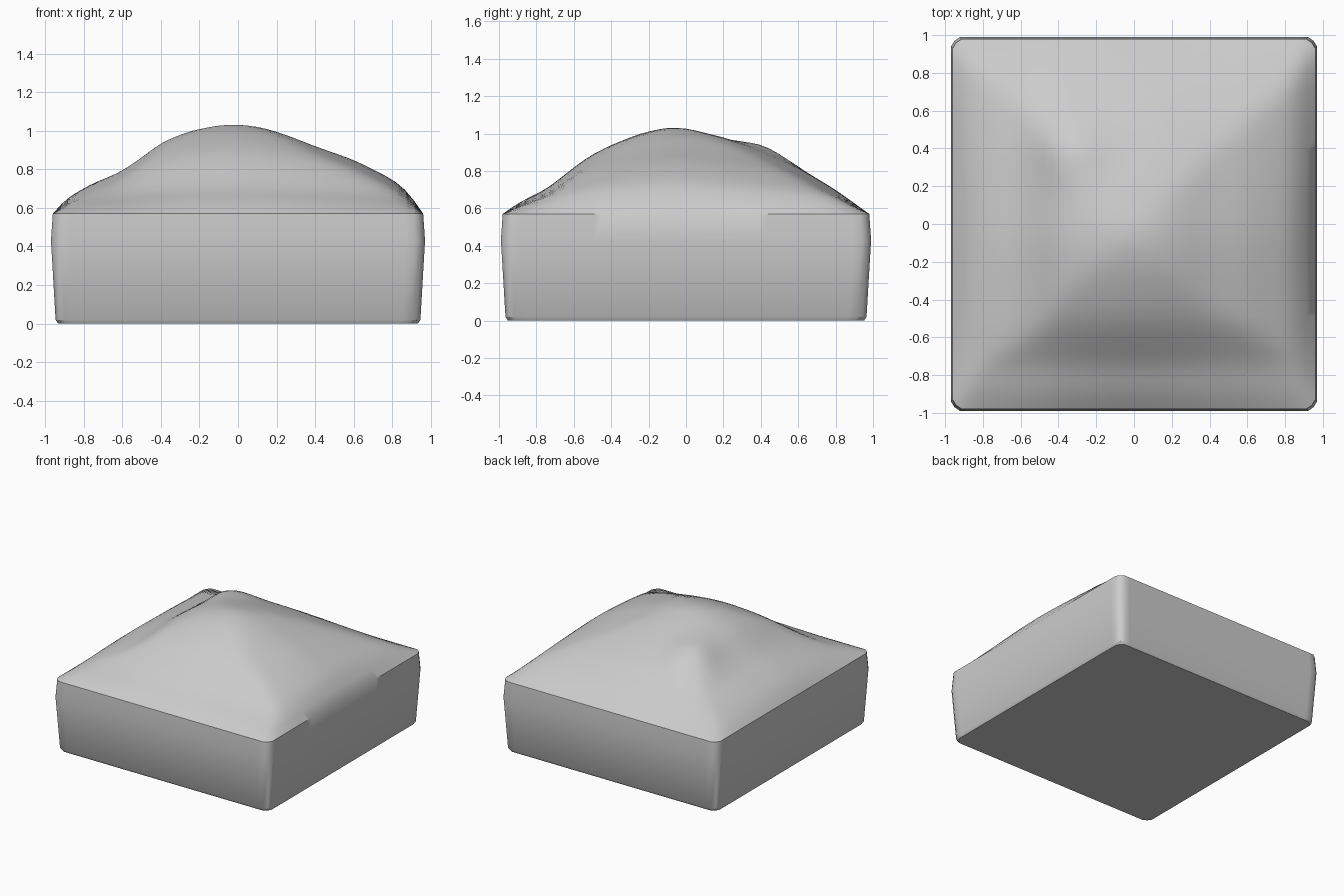
import bpy, bmesh, math

if "Cube" in bpy.data.objects:
    bpy.data.objects.remove(bpy.data.objects["Cube"])

RIM, RISE = 0.57, 0.465
# height profiles of the crown, read across x and along y
PROFILE_X = [(-0.96, 0.57), (-0.90, 0.645), (-0.75, 0.73), (-0.62, 0.78), (-0.5, 0.86),
             (-0.4, 0.94), (-0.25, 1.0), (-0.1, 1.03), (0, 1.035), (0.12, 1.02), (0.25, 0.98),
             (0.4, 0.92), (0.6, 0.85), (0.8, 0.75), (0.88, 0.69), (0.96, 0.57)]
PROFILE_Y = [(-0.98, 0.57), (-0.9, 0.63), (-0.75, 0.70), (-0.65, 0.78), (-0.52, 0.88),
             (-0.4, 0.94), (-0.25, 1.0), (-0.1, 1.035), (0, 1.03), (0.2, 0.98),
             (0.4, 0.91), (0.6, 0.82), (0.8, 0.70), (0.98, 0.57)]


def sample(profile, t):
    """Normalised height (0 at rim, 1 at peak) by linear interpolation."""
    for (a, za), (b, zb) in zip(profile, profile[1:]):
        if a <= t <= b:
            return (za + (zb - za) * (t - a) / (b - a) - RIM) / RISE
    return 0.0


def crown_height(x, y):
    a, b = sample(PROFILE_X, x), sample(PROFILE_Y, y)
    ridge = 0.055 * math.exp(-((x + 0.32) ** 2 + (y - 0.42) ** 2) / 0.03)
    return RIM + RISE * (0.5 * a * b + 0.5 * min(a, b)) + ridge * min(1, 4 * a * b)


# crown: domed cushion surface on a grid
bm = bmesh.new()
N = 40
bmesh.ops.create_grid(bm, x_segments=N, y_segments=N, size=1)
for v in bm.verts:
    x, y = v.co.x * 0.9599, v.co.y * 0.9799
    v.co = (x, y, crown_height(x, y))

# slightly rounded corners of the outline
for v in bm.verts:
    if v.is_boundary and abs(v.co.x) > 0.955 and abs(v.co.y) > 0.975:
        v.co.x *= 0.98
        v.co.y *= 0.98

# block: walls bulging a little, then a small bottom bevel
rim = [e for e in bm.edges if e.is_boundary]
for z, scale in ((0.43, 1.01), (0.02, 0.985), (0.0, 0.972)):
    ret = bmesh.ops.extrude_edge_only(bm, edges=rim)["geom"]
    for v in (g for g in ret if isinstance(g, bmesh.types.BMVert)):
        prev = 1.0 if z == 0.43 else (1.01 if z == 0.02 else 0.985)
        v.co.x *= scale / prev
        v.co.y *= scale / prev
        v.co.z = z
    rim = [g for g in ret if isinstance(g, bmesh.types.BMEdge)]
bmesh.ops.contextual_create(bm, geom=rim)
bmesh.ops.recalc_face_normals(bm, faces=bm.faces)

# soften the crown, keeping rim and walls
top = [v for v in bm.verts if v.co.z > RIM + 0.005]
for _ in range(3):
    bmesh.ops.smooth_vert(bm, verts=top, factor=0.4,
                          use_axis_x=False, use_axis_y=False, use_axis_z=True)

mesh = bpy.data.meshes.new("domed_block")
bm.to_mesh(mesh)
bm.free()
block = bpy.data.objects.new("domed_block", mesh)
bpy.context.collection.objects.link(block)
bpy.context.view_layer.objects.active = block
block.select_set(True)
bpy.ops.object.shade_smooth_by_angle(angle=math.radians(35))
